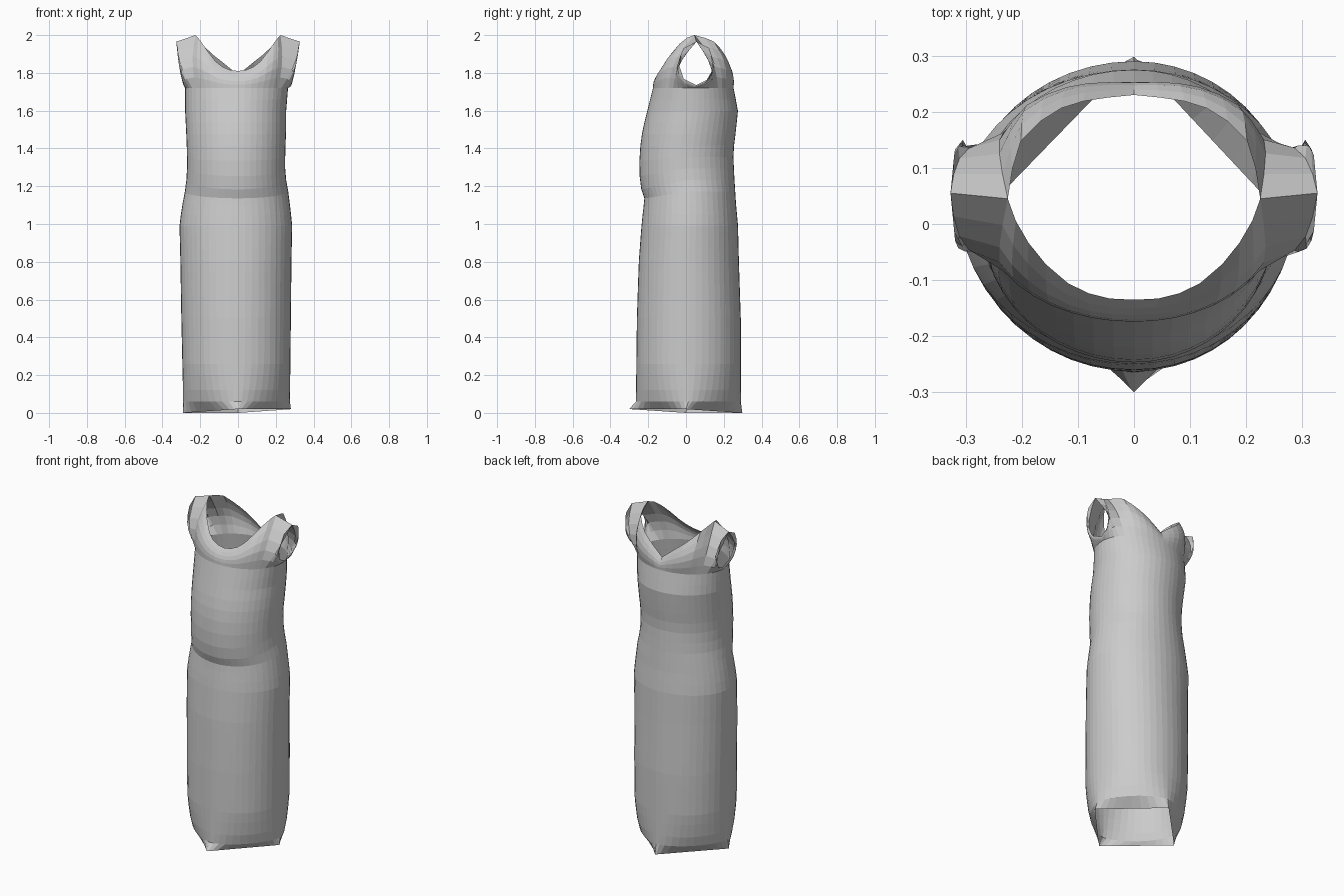
import bpy
import bmesh
import math
from mathutils import Vector

if "Cube" in bpy.data.objects:
    bpy.data.objects.remove(bpy.data.objects["Cube"], do_unlink=True)

QUARTER = 12            # columns in a quarter of the garment
SHOULDER = 7            # column where the neckline meets the shoulder
COLUMNS = 4 * QUARTER
ROW_STEP = 0.06
YOKE_ROWS = 5

# Body outline: height, right side, left side, front, back
OUTLINE = [
    (0.06, -.29, .275, -.265, .29),
    (0.5, -.30, .28, -.26, .29),
    (0.8, -.305, .283, -.25, .28),
    (1.0, -.31, .287, -.235, .275),
    (1.1, -.295, .275, -.225, .265),
    (1.18, -.28, .265, -.22, .26),
    (1.26, -.27, .25, -.245, .255),
    (1.38, -.27, .25, -.247, .25),
    (1.5, -.275, .255, -.23, .265),
    (1.6, -.28, .255, -.205, .275),
    (1.72, -.28, .265, -.175, .252),
]

# Half necklines, from the centre to the shoulder
FRONT_NECK = [(0, -.135, 1.81), (.06, -.132, 1.818), (.11, -.112, 1.85),
              (.165, -.065, 1.92), (.205, -.01, 1.98), (.225, .045, 2)]
BACK_NECK = [(0, .23, 1.79), (.08, .222, 1.855), (.15, .2, 1.91),
             (.21, .14, 1.975), (.225, .045, 2)]


def sample(points, t):
    """Point at fraction t along a list of points."""
    f = min(max(t, 0), 1) * (len(points) - 1)
    i = min(int(f), len(points) - 2)
    return Vector(points[i]).lerp(Vector(points[i + 1]), f - i)


def outline_at(z):
    for low, high in zip(OUTLINE, OUTLINE[1:]):
        if z <= high[0]:
            t = (z - low[0]) / (high[0] - low[0])
            return [a + (b - a) * t for a, b in zip(low[1:], high[1:])]
    return OUTLINE[-1][1:]


def rounded(value, power):
    return math.copysign(abs(value) ** power, value)


def ring_point(col, z, sides, power=1.0):
    """Oval section; column 0 is the centre front, power 2 is a diamond."""
    angle = math.tau * col / COLUMNS
    right, left, front, back = sides
    across, depth = math.sin(angle), -math.cos(angle)
    middle = (front + back) / 2
    x = rounded(across, power) * (left if across > 0 else -right)
    y = middle + rounded(depth, power) * (back - front) / 2
    # The waist fold sags at the centre front
    sag = 0.05 * max(0, -depth) * math.exp(-((z - 1.24) / 0.12) ** 2)
    return Vector((x, y, z - sag))


def yoke_edge(col):
    """Upper edge of a column: neckline, then armhole."""
    half = COLUMNS // 2
    side = 1 if col <= half else -1
    k = col if col <= half else COLUMNS - col
    front = k <= QUARTER
    k = k if front else half - k
    if k <= SHOULDER:
        p = sample(FRONT_NECK if front else BACK_NECK, k / SHOULDER)
    else:
        t = (k - SHOULDER - 1) / (QUARTER - SHOULDER - 1)
        a = math.pi * t
        p = Vector((0.305 + 0.022 * math.cos(a),
                    0.055 + (-1 if front else 1) * 0.095 * math.sin(a),
                    1.85 + 0.115 * math.cos(a)))
    p.x *= side
    return p


rings = []

# Diamond hem, easing into the oval skirt
hem = [ring_point(c, 0, (-.29, .28, -.3, .298), 2) for c in range(COLUMNS)]
for p in hem:
    p.z = 0.01 + 0.035 * (p.x - p.y) / 1.02
rings.append(hem)
for z, power in ((.06, 1.3), (.12, 1.15), (.2, 1.05)):
    rings.append([ring_point(c, z, outline_at(z), power) for c in range(COLUMNS)])

# Skirt and bodice
top = OUTLINE[-1][0]
steps = round((top - 0.26) / ROW_STEP)
for i in range(steps + 1):
    z = 0.26 + (top - 0.26) * i / steps
    rings.append([ring_point(c, z, outline_at(z)) for c in range(COLUMNS)])

# Yoke, gently bulging up to the neckline and armholes
base = rings[-1]
edge = [yoke_edge(c) for c in range(COLUMNS)]
for r in range(1, YOKE_ROWS + 1):
    t = r / YOKE_ROWS
    ring = []
    for low, high in zip(base, edge):
        p = low.lerp(high, t)
        out = Vector((low.x * 0.3, low.y - 0.04, 0)).normalized()
        ring.append(p + out * 0.12 * (high - low).length * math.sin(math.pi * t))
    rings.append(ring)

bm = bmesh.new()
verts = [[bm.verts.new(p) for p in ring] for ring in rings]
for low, high in zip(verts, verts[1:]):
    for c in range(COLUMNS):
        d = (c + 1) % COLUMNS
        bm.faces.new((low[c], low[d], high[d], high[c]))

# Shoulder straps join the front and back edges
bmesh.ops.remove_doubles(bm, verts=bm.verts, dist=0.0005)
mesh = bpy.data.meshes.new("dress")
bm.to_mesh(mesh)
bm.free()

dress = bpy.data.objects.new("dress", mesh)
bpy.context.collection.objects.link(dress)

fabric = bpy.data.materials.new("grey_fabric")
fabric.use_nodes = True
colour = (0.6, 0.6, 0.6, 1)
fabric.diffuse_color = colour
fabric.node_tree.nodes["Principled BSDF"].inputs["Base Color"].default_value = colour
mesh.materials.append(fabric)
